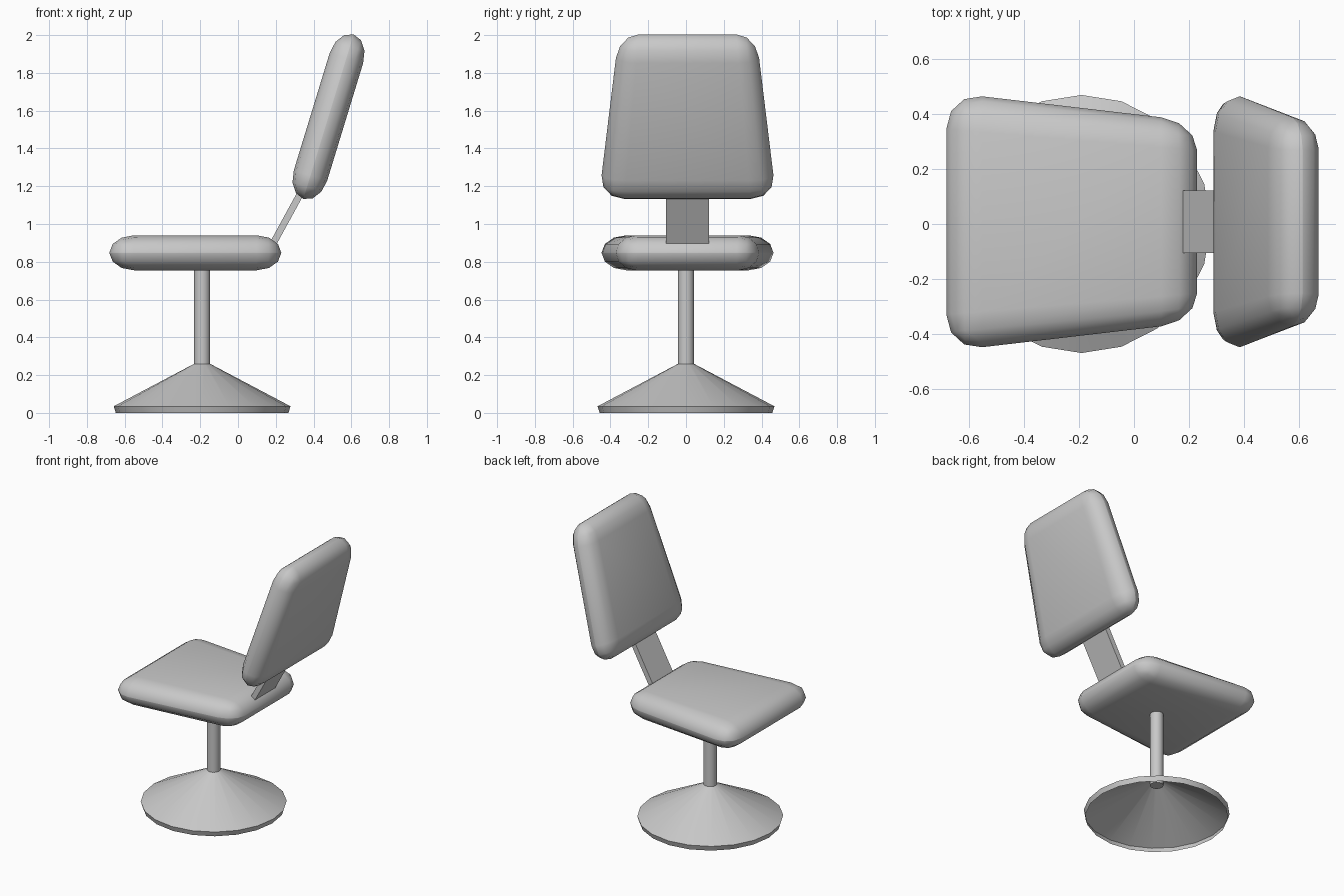
import bpy, bmesh, math
from mathutils import Matrix, Vector

cube = bpy.data.objects.get("Cube")
if cube:
    bpy.data.objects.remove(cube, do_unlink=True)

grey = bpy.data.materials.new("light grey")
grey.use_nodes = True
GREY = (0.58, 0.58, 0.58, 1)
grey.diffuse_color = GREY
grey.node_tree.nodes["Principled BSDF"].inputs["Base Color"].default_value = GREY

POLE_X = -0.19    # centre of the pedestal
MID_Y = 0.008     # centre of the cushions


def finish(bm, name, smooth_angle=None):
    """Turn a bmesh into a named grey object."""
    bmesh.ops.recalc_face_normals(bm, faces=bm.faces)
    mesh = bpy.data.meshes.new(name)
    bm.to_mesh(mesh)
    bm.free()
    mesh.materials.append(grey)
    obj = bpy.data.objects.new(name, mesh)
    bpy.context.collection.objects.link(obj)
    if smooth_angle:
        bpy.ops.object.select_all(action="DESELECT")
        obj.select_set(True)
        bpy.context.view_layer.objects.active = obj
        bpy.ops.object.shade_smooth_by_angle(angle=math.radians(smooth_angle))
    return obj


def cushion(name, centre, tilt):
    """Rounded slab, wide at its -x end and tapering towards +x."""
    bm = bmesh.new()
    bmesh.ops.create_cube(bm, size=1)
    bmesh.ops.scale(bm, vec=(0.91, 0.91, 0.262), verts=bm.verts)
    bmesh.ops.bevel(bm, geom=bm.edges[:], offset=0.13, segments=3,
                    profile=0.5, affect="EDGES")
    for v in bm.verts:
        v.co.z *= 0.706
        v.co.y *= 1 - 0.257 * (v.co.x + 0.325)
    bm.transform(Matrix.Translation(centre) @ Matrix.Rotation(tilt, 4, "Y"))
    return finish(bm, name, 80)


def lathe(name, profile, sides, angle):
    """Spin a (radius, height) profile about the pedestal axis."""
    bm = bmesh.new()
    verts = [bm.verts.new((r, 0, z)) for r, z in profile]
    edges = [bm.edges.new(pair) for pair in zip(verts, verts[1:])]
    bmesh.ops.spin(bm, geom=verts + edges, cent=(0, 0, 0), axis=(0, 0, 1),
                   angle=math.tau, steps=sides)
    bmesh.ops.remove_doubles(bm, verts=bm.verts, dist=0.0001)
    bm.transform(Matrix.Translation((POLE_X, 0, 0)))
    return finish(bm, name, angle)


# Seat and backrest share one cushion shape
cushion("seat", (-0.226, MID_Y, 0.8475), 0)
cushion("backrest", (0.479, MID_Y, 1.568), math.radians(-73))

# Flat bar joining the seat to the backrest
low, high = Vector((0.144, MID_Y, 0.82)), Vector((0.379, MID_Y, 1.25))
run = high - low
bm = bmesh.new()
bmesh.ops.create_cube(bm, size=1)
bmesh.ops.scale(bm, vec=(0.036, 0.227, run.length), verts=bm.verts)
bm.transform(Matrix.Translation((low + high) / 2)
             @ Matrix.Rotation(math.atan2(run.x, run.z), 4, "Y"))
finish(bm, "back_support")

# Hollow conical foot, open underneath
lathe("base", [(0.457, 0), (0.468, 0.035), (0.042, 0.26)], 20, 30)

# Pole with closed ends
lathe("pole", [(0, 0.23), (0.043, 0.23), (0.043, 0.8), (0, 0.8)], 16, 30)
